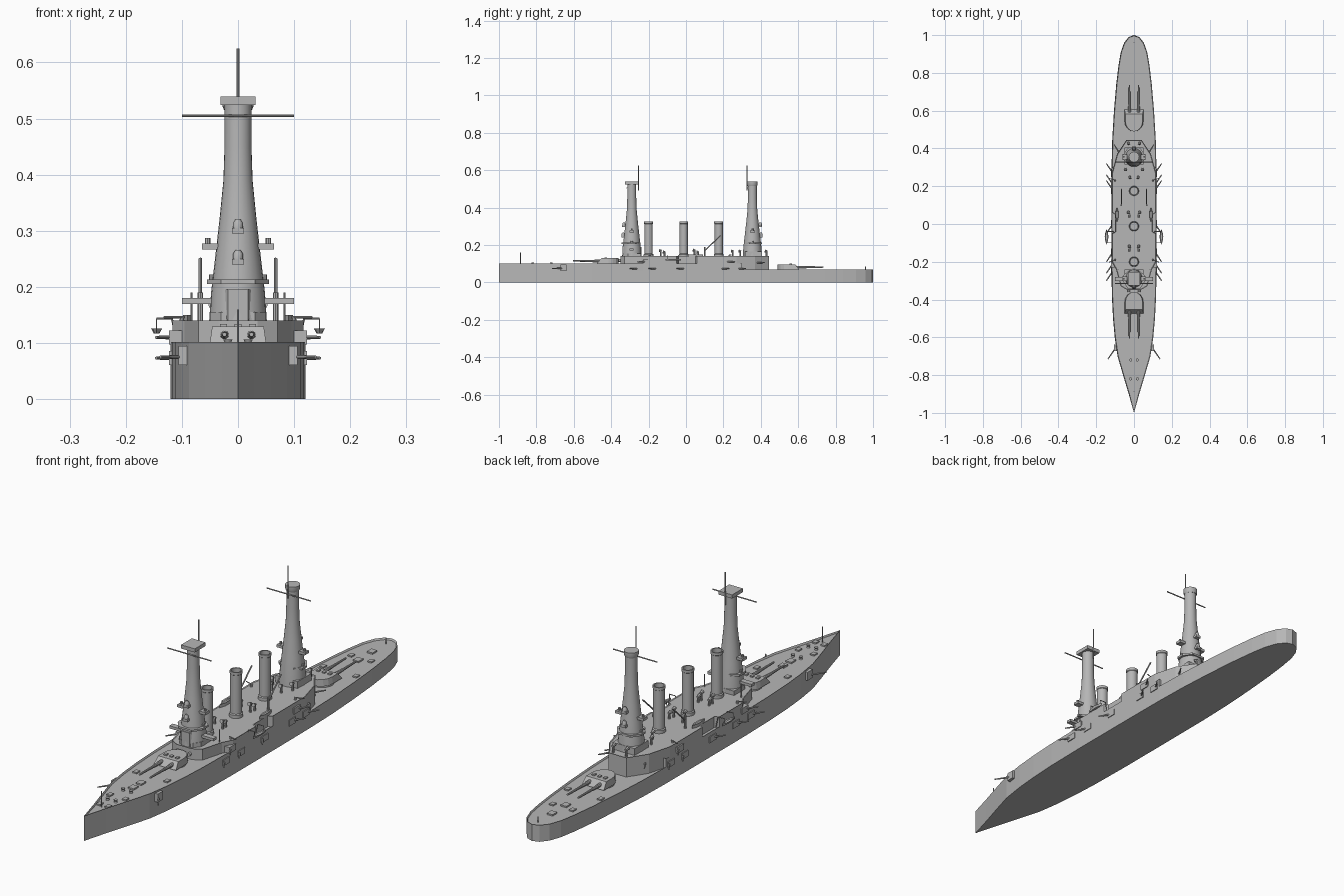
import bpy, bmesh, math
from mathutils import Vector

cube = bpy.data.objects.get("Cube")
if cube:
    bpy.data.objects.remove(cube, do_unlink=True)

grey = bpy.data.materials.new("naval grey")
grey.use_nodes = True
grey.diffuse_color = (0.47, 0.47, 0.47, 1)
grey.node_tree.nodes["Principled BSDF"].inputs["Base Color"].default_value = (0.47, 0.47, 0.47, 1)


def finish(name, bm):
    bmesh.ops.recalc_face_normals(bm, faces=bm.faces[:])
    mesh = bpy.data.meshes.new(name)
    bm.to_mesh(mesh)
    bm.free()
    mesh.materials.append(grey)
    obj = bpy.data.objects.new(name, mesh)
    bpy.context.scene.collection.objects.link(obj)
    return obj


def prism(name, outline, z0, z1, rim=0.0):
    """Extrude a plan outline upwards; a rim leaves a low bulwark round the deck."""
    bm = bmesh.new()
    base = bm.faces.new([bm.verts.new((x, y, z0)) for x, y in outline])
    out = bmesh.ops.extrude_face_region(bm, geom=[base])["geom"]
    bmesh.ops.translate(bm, verts=[v for v in out if isinstance(v, bmesh.types.BMVert)],
                        vec=(0, 0, z1 - z0))
    if rim:
        top = [f for f in out if isinstance(f, bmesh.types.BMFace)]
        bmesh.ops.recalc_face_normals(bm, faces=bm.faces[:])
        bmesh.ops.inset_region(bm, faces=top, thickness=0.004)
        bmesh.ops.translate(bm, verts=list(top[0].verts), vec=(0, 0, -rim))
    return finish(name, bm)


def mirrored(half):
    """Close a right-hand outline (bow to stern) across the centre line."""
    return half + [(-x, y) for x, y in reversed(half) if x > 0]


def box(name, centre, size):
    x, y, z = centre
    a, b, c = (s / 2 for s in size)
    return prism(name, [(x - a, y - b), (x + a, y - b), (x + a, y + b), (x - a, y + b)], z - c, z + c)


def lathe(name, x, y, profile, sides=20):
    """Turn a (radius, height) profile about a vertical axis."""
    bm = bmesh.new()
    rings = [[bm.verts.new((x + r * math.cos(i * math.tau / sides),
                            y + r * math.sin(i * math.tau / sides), z)) for i in range(sides)]
             for r, z in profile]
    for low, high in zip(rings, rings[1:]):
        for i in range(sides):
            j = (i + 1) % sides
            bm.faces.new((low[i], low[j], high[j], high[i]))
    bm.faces.new(rings[0])
    bm.faces.new(rings[-1])
    return smooth(finish(name, bm))


def smooth(obj):
    bpy.ops.object.select_all(action="DESELECT")
    obj.select_set(True)
    bpy.context.view_layer.objects.active = obj
    bpy.ops.object.shade_smooth_by_angle(angle=math.radians(35))
    return obj


def rod(name, start, end, r0, r1=None, sides=8):
    a, b = Vector(start), Vector(end)
    bm = bmesh.new()
    bmesh.ops.create_cone(bm, cap_ends=True, segments=sides, radius1=r0,
                          radius2=r0 if r1 is None else r1, depth=(b - a).length)
    bm.transform((b - a).to_track_quat("Z", "Y").to_matrix().to_4x4())
    bmesh.ops.translate(bm, verts=bm.verts[:], vec=(a + b) / 2)
    return finish(name, bm)


# Hull: long low body, with a raised forecastle that ends at the after deckhouse
bow = [(0, -1), (0.028, -0.9), (0.058, -0.8), (0.087, -0.7), (0.102, -0.6), (0.111, -0.5),
       (0.117, -0.38), (0.12, -0.2), (0.12, 0.1), (0.119, 0.3)]
stern = [(0.115, 0.45), (0.106, 0.6), (0.094, 0.74), (0.082, 0.84), (0.07, 0.91),
         (0.052, 0.96), (0.028, 0.99), (0, 1)]
prism("hull", mirrored(bow + stern), 0, 0.068, 0.007)
prism("forecastle", mirrored(bow), 0.06, 0.102, 0.007)

# Superstructure
deckhouse = [(0.035, -0.35), (0.07, -0.33), (0.095, -0.24), (0.117, -0.2), (0.117, -0.05),
             (0.1, -0.04), (0.1, 0.05), (0.117, 0.06), (0.117, 0.27), (0.09, 0.37), (0.04, 0.445)]
prism("deckhouse", mirrored(deckhouse), 0.06, 0.14, 0.003)
prism("conning_tower", mirrored([(0.018, -0.34), (0.027, -0.325), (0.027, -0.28), (0.018, -0.26)]),
      0.13, 0.195)
prism("chart_house", mirrored([(0.03, -0.335), (0.05, -0.31), (0.05, -0.24)]), 0.13, 0.155)
box("navigating_bridge", (0, -0.292, 0.175), (0.2, 0.022, 0.011))
prism("upper_bridge", mirrored([(0.03, -0.345), (0.055, -0.31), (0.055, -0.27), (0.03, -0.25)]),
      0.205, 0.213)
prism("after_bridge", mirrored([(0.03, 0.32), (0.055, 0.34), (0.055, 0.37), (0.03, 0.405)]),
      0.205, 0.213)
box("after_house", (0, 0.36, 0.15), (0.1, 0.09, 0.03))

# Masts with tops, yards and signal poles
mast = [(0.052, 0.13), (0.048, 0.19), (0.041, 0.25), (0.033, 0.32), (0.026, 0.39), (0.024, 0.45),
        (0.024, 0.525)]
for name, y, pole_y in (("fore", -0.29, -0.255), ("after", 0.355, 0.325)):
    lathe(name + "_mast", 0, y, mast, 24)
    rod(name + "_yard", (-0.1, y - 0.026, 0.505), (0.1, y - 0.026, 0.505), 0.0025)
    rod(name + "_pole", (0, pole_y, 0.49), (0, pole_y, 0.625), 0.0025)
    side = -1 if y < 0 else 1
    # Searchlight platforms stepped up the outer face
    for z, reach in ((0.245, 0.046), (0.3, 0.042)):
        ly = y + side * reach
        box(name + "_light_shelf", (0, ly - side * 0.008, z), (0.022, 0.034, 0.01))
        lathe(name + "_searchlight", 0, ly, [(0.009, z), (0.009, z + 0.014), (0.004, z + 0.021)], 10)
    for s in (-1, 1):
        box(name + "_wing_shelf", (s * 0.048, y, 0.272), (0.032, 0.026, 0.011))
        lathe(name + "_wing_light", s * 0.054, y, [(0.005, 0.275), (0.005, 0.287)], 8)
        lathe(name + "_bridge_light", s * 0.046, y, [(0.006, 0.21), (0.006, 0.222)], 8)
box("fore_top", (0, -0.29, 0.532), (0.062, 0.07, 0.015))
lathe("after_top", 0, 0.355, [(0.025, 0.515), (0.028, 0.523), (0.028, 0.538)], 24)

# Funnels
for y in (-0.2, -0.012, 0.175):
    lathe("funnel", 0, y, [(0.026, 0.135), (0.026, 0.15), (0.022, 0.153), (0.022, 0.312),
                           (0.024, 0.314), (0.024, 0.325), (0.019, 0.325), (0.019, 0.3)], 20)


# Main turrets: rounded rear, flat sloping face, two barrels
def turret(name, y, facing, z):
    half = [(0.05, 0.06), (0.05, 0)] + [
        (0.05 * math.cos(t), -0.055 * math.sin(t)) for t in (0.4, 0.8, 1.2)] + [(0, -0.055)]
    lathe(name + "_barbette", 0, y, [(0.046, z - 0.01), (0.046, z + 0.008)], 24)
    house = prism(name + "_house", [(px, y + facing * py) for px, py in mirrored(half)],
                  z + 0.005, z + 0.032)
    for v in house.data.vertices:
        if v.co.z > z + 0.02:
            v.co.x *= 0.92
            if (v.co.y - y) * facing > 0.05:
                v.co.y -= facing * 0.022
    for s in (-1, 1):
        gx = s * 0.024
        rod(name + "_barrel_sleeve", (gx, y + facing * 0.04, z + 0.017),
            (gx, y + facing * 0.1, z + 0.017), 0.008, 0.006, 10)
        rod(name + "_barrel", (gx, y + facing * 0.09, z + 0.017),
            (gx, y + facing * 0.19, z + 0.018), 0.0055, 0.0038, 10)
    for gx in (-0.026, 0, 0.026):
        box(name + "_sight_hood", (gx, y + facing * 0.015, z + 0.033), (0.012, 0.014, 0.008))


turret("fore_turret", -0.415, -1, 0.097)
turret("after_turret", 0.545, 1, 0.064)

for s in (-1, 1):
    # Broadside battery: casemate shields with angled guns
    for y, z, lean in ((-0.25, 0.073, -1), (-0.15, 0.073, -1), (0.0, 0.073, -1), (0.18, 0.073, 1),
                       (0.27, 0.073, 1), (-0.21, 0.11, -1), (0.21, 0.11, 1)):
        box("casemate_shield", (s * 0.111, y, z), (0.024, 0.042, 0.025))
        rod("casemate_gun", (s * 0.112, y, z), (s * 0.146, y + lean * 0.05, z), 0.0042, 0.0026)
    # Forward sponsons with light guns
    box("bow_sponson", (s * 0.096, -0.655, 0.078), (0.02, 0.034, 0.034))
    rod("bow_gun", (s * 0.1, -0.66, 0.075), (s * 0.138, -0.715, 0.075), 0.004, 0.0025)
    # Forward facing and after facing ports in the deckhouse ends
    rod("fore_port", (s * 0.027, -0.36, 0.117), (s * 0.027, -0.34, 0.117), 0.007, sides=12)
    rod("end_gun", (s * 0.08, 0.38, 0.105), (s * 0.105, 0.42, 0.105), 0.004, 0.0025)
    # Ship's boats slung outboard on davits
    hull = [(0, -0.11), (0.007, -0.09), (0.01, -0.068), (0.007, -0.045), (0, -0.028)]
    boat = prism("ships_boat", [(s * 0.145 + x, y) for x, y in mirrored(hull)], 0.117, 0.126, 0.003)
    for v in boat.data.vertices:
        if v.co.z < 0.119:
            v.co.x = s * 0.145 + (v.co.x - s * 0.145) * 0.5
    for y in (-0.1, -0.04):
        rod("davit_post", (s * 0.108, y, 0.1), (s * 0.118, y, 0.144), 0.0018)
        rod("davit_arm", (s * 0.118, y, 0.144), (s * 0.145, y, 0.144), 0.0018)
        rod("davit_fall", (s * 0.145, y, 0.144), (s * 0.145, y, 0.122), 0.001)
    # Boat cranes
    rod("crane_post", (s * 0.067, 0.1, 0.138), (s * 0.067, 0.1, 0.19), 0.005)
    rod("crane_boom", (s * 0.067, 0.1, 0.17), (s * 0.067, 0.185, 0.25), 0.003)
    rod("signal_staff", (s * 0.083, -0.24, 0.138), (s * 0.083, -0.24, 0.19), 0.002)
    # Cowl ventilators
    for x, y, top in ((0.025, -0.135, 0.168), (0.025, -0.115, 0.16), (0.025, 0.045, 0.17),
                      (0.03, 0.065, 0.16), (0.022, 0.25, 0.165), (0.045, 0.29, 0.165),
                      (0.03, 0.43, 0.165)):
        rod("ventilator_trunk", (s * x, y, 0.136), (s * x, y, top), 0.0045)
        rod("ventilator_cowl", (s * x, y + 0.005, top), (s * x, y - 0.009, top + 0.003), 0.005, 0.008)
    # Boats stowed on the deckhouse, and light deck guns
    stowed = [(0, 0.1), (0.008, 0.125), (0.008, 0.155), (0, 0.18)]
    prism("stowed_boat", [(s * 0.09 + x, y - 0.09) for x, y in mirrored(stowed)], 0.137, 0.15, 0.003)
    for y in (-0.19, 0.23):
        lathe("light_gun_mount", s * 0.1, y, [(0.005, 0.137), (0.003, 0.146)], 8)
        rod("light_gun", (s * 0.095, y, 0.146), (s * 0.132, y + math.copysign(0.012, y), 0.146), 0.002)
    # Bow and stern deck fittings
    for y, x, z in ((-0.87, 0.02, 0.095), (-0.78, 0.035, 0.095), (-0.56, 0.07, 0.095),
                    (0.8, 0.045, 0.061), (0.66, 0.075, 0.061)):
        box("deck_hatch", (s * x, y, z + 0.002), (0.018, 0.022, 0.007))
    for y in (-0.82, -0.72):
        lathe("capstan", s * 0.018, y, [(0.007, 0.094), (0.005, 0.1), (0.008, 0.106)], 10)

# Centre line hatches and flagstaffs
for y, z in ((-0.68, 0.095), (-0.63, 0.095), (0.78, 0.061), (0.87, 0.061)):
    box("skylight", (0, y, z + 0.002), (0.026, 0.03, 0.008))
rod("jackstaff", (0, -0.885, 0.094), (0, -0.885, 0.16), 0.002)
rod("ensign_staff", (0, 0.96, 0.06), (0, 0.96, 0.085), 0.002)
